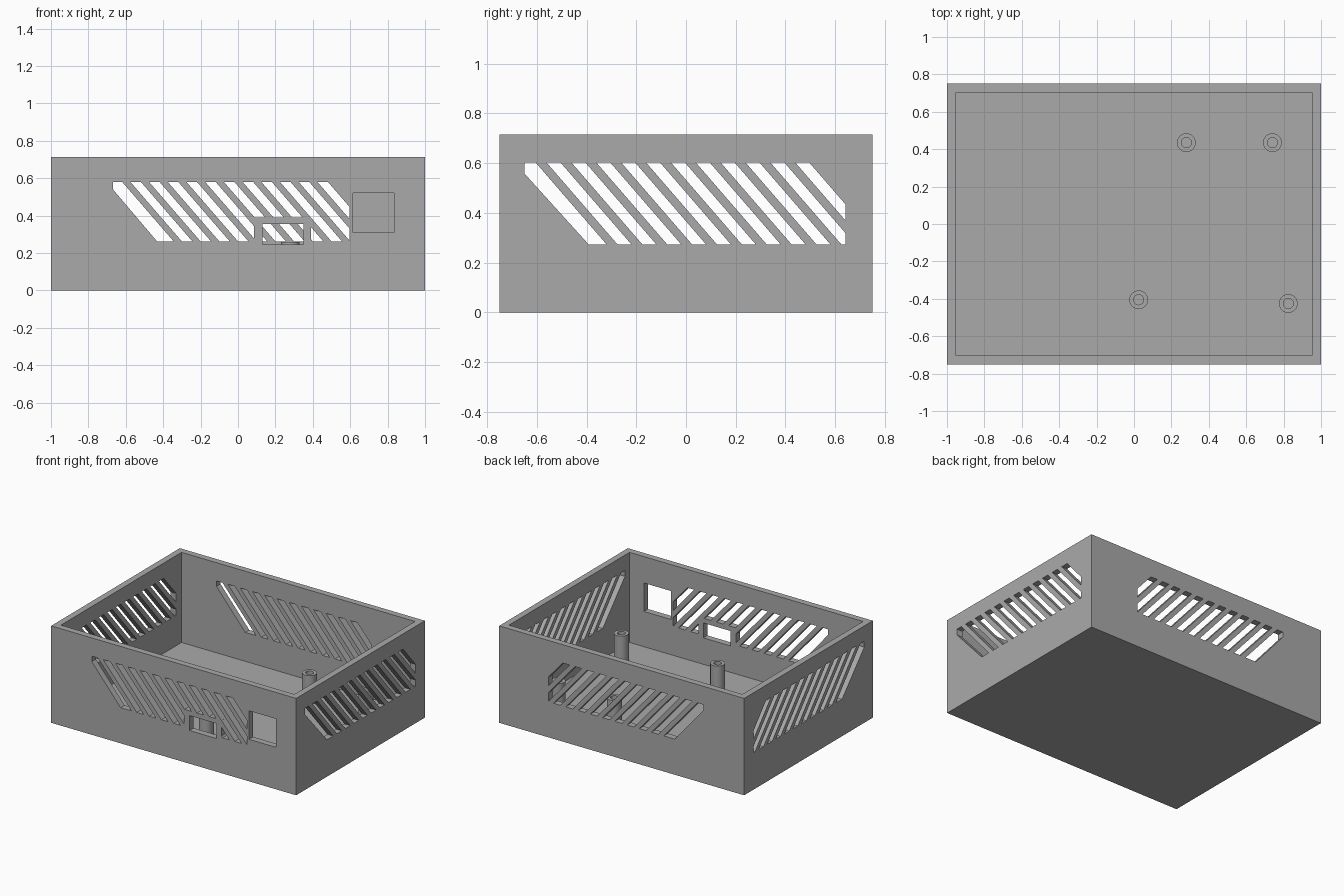
import bpy
import bmesh
from math import cos, sin, tau, radians
from mathutils import Vector

if "Cube" in bpy.data.objects:
    bpy.data.objects.remove(bpy.data.objects["Cube"], do_unlink=True)

LENGTH, WIDTH, HEIGHT = 2.0, 1.5, 0.715
WALL, FLOOR = 0.047, 0.05
POST_TOP = 0.26

grey = bpy.data.materials.new("plastic grey")
grey.use_nodes = True
grey.diffuse_color = (0.4, 0.4, 0.4, 1)
grey.node_tree.nodes["Principled BSDF"].inputs["Base Color"].default_value = (0.4, 0.4, 0.4, 1)


def make_object(name, bm):
    bmesh.ops.recalc_face_normals(bm, faces=bm.faces)
    mesh = bpy.data.meshes.new(name)
    bm.to_mesh(mesh)
    bm.free()
    mesh.materials.append(grey)
    obj = bpy.data.objects.new(name, mesh)
    bpy.context.collection.objects.link(obj)
    return obj


def prisms(name, profiles, axis, start, end):
    """Extrude flat (across, up) profiles along the x or y axis."""
    bm = bmesh.new()
    for profile in profiles:
        points = [(start, u, z) if axis == "x" else (u, start, z) for u, z in profile]
        face = bm.faces.new([bm.verts.new(p) for p in points])
        moved = bmesh.ops.extrude_face_region(bm, geom=[face], use_keep_orig=True)["geom"]
        step = Vector((end - start, 0, 0) if axis == "x" else (0, end - start, 0))
        bmesh.ops.translate(bm, vec=step, verts=[v for v in moved if isinstance(v, bmesh.types.BMVert)])
    return make_object(name, bm)


def rect(left, right, low, high):
    return [(left, low), (right, low), (right, high), (left, high)]


def clip_right(profile, limit):
    """Keep the part of a profile left of a vertical limit."""
    kept = []
    for (u, z), (v, w) in zip(profile, profile[1:] + profile[:1]):
        if u <= limit:
            kept.append((u, z))
        if (u <= limit) != (v <= limit):
            kept.append((limit, z + (w - z) * (limit - u) / (v - u)))
    return kept


def slanted_slots(left, right, low, high, last, shoulder, foot):
    """Twelve slanted vents; the first one has a squared shoulder."""
    lean = (high - low) * 0.866
    first = last - 1.1
    slots = [[(left, high), (left, shoulder), (foot, low), (first + lean, low), (first, high)]]
    for k in range(1, 12):
        edge = first + 0.1 * k
        slot = [(edge - 0.056, high), (edge - 0.056 + lean, low), (edge + lean, low), (edge, high)]
        slots.append(clip_right(slot, right))
    return slots


def cut(target, cutter):
    cutter.hide_render = True
    mod = target.modifiers.new("cut", "BOOLEAN")
    mod.operation, mod.solver, mod.object = "DIFFERENCE", "EXACT", cutter
    bpy.context.view_layer.objects.active = target
    bpy.ops.object.modifier_apply(modifier=mod.name)
    bpy.data.objects.remove(cutter, do_unlink=True)


# open tray
x, y = LENGTH / 2, WIDTH / 2
case = prisms("case", [rect(-x, x, 0, HEIGHT)], "y", -y, y)
cut(case, prisms("cavity", [rect(-x + WALL, x - WALL, FLOOR, HEIGHT + 0.2)], "y", -y + WALL, y - WALL))

# vents in both end walls
end_slots = slanted_slots(-0.649, 0.641, 0.273, 0.602, 0.496, 0.558, -0.391)
cut(case, prisms("end_vents", end_slots, "x", -x - 0.1, x + 0.1))

# vents in the back and front walls; the front leaves a solid frame round the port
long_slots = slanted_slots(-0.668, 0.597, 0.263, 0.58, 0.481, 0.54, -0.433)
cut(case, prisms("back_vents", long_slots, "y", 0.5, y + 0.1))
front_vents = prisms("front_vents", long_slots, "y", -y - 0.1, -0.5)
cut(front_vents, prisms("port_frame", [rect(0.086, 0.39, 0.2, 0.39)], "y", -y - 0.2, -0.4))
cut(case, front_vents)

# port and square socket openings in the front wall
openings = [rect(0.13, 0.35, 0.245, 0.355), rect(0.615, 0.835, 0.31, 0.52)]
cut(case, prisms("front_openings", openings, "y", -y - 0.1, -0.6))


def standoff(name, cx, cy):
    """Hollow round post turned from a rectangular wall section."""
    bm = bmesh.new()
    section = [(0.05, FLOOR - 0.01), (0.05, POST_TOP), (0.027, POST_TOP), (0.027, FLOOR - 0.01)]
    sides = 32
    rings = [[bm.verts.new((cx + r * cos(tau * i / sides), cy + r * sin(tau * i / sides), z))
              for r, z in section] for i in range(sides)]
    for i, ring in enumerate(rings):
        after = rings[(i + 1) % sides]
        for j in range(4):
            k = (j + 1) % 4
            bm.faces.new((ring[j], after[j], after[k], ring[k]))
    return make_object(name, bm)


# circuit board standoffs
posts = [standoff("back_right_standoff", 0.28, 0.435),
         standoff("back_left_standoff", 0.74, 0.435),
         standoff("front_right_standoff", 0.025, -0.405),
         standoff("front_left_standoff", 0.825, -0.425)]
for obj in bpy.context.selected_objects:
    obj.select_set(False)
for post in posts:
    post.select_set(True)
bpy.context.view_layer.objects.active = posts[0]
bpy.ops.object.shade_smooth_by_angle(angle=radians(30))
